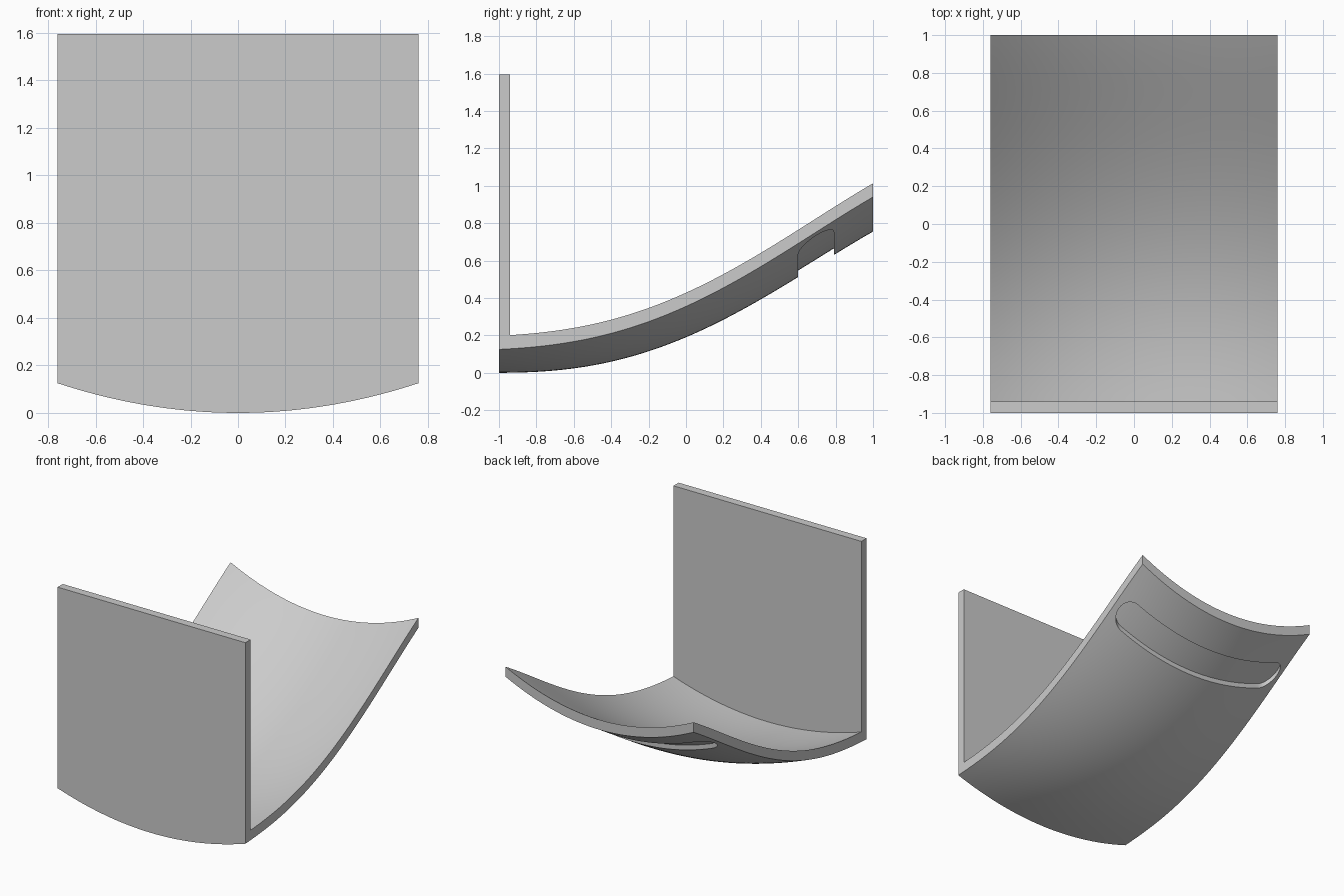
import bpy
import bmesh
from math import sin, cos, pi

if "Cube" in bpy.data.objects:
    bpy.data.objects.remove(bpy.data.objects["Cube"])

HALF_WIDTH = 0.76
PLATE_TOP = 1.595
PLATE_BACK = -0.94
THICKNESS = 0.073
SLOT_DEPTH = 0.035
SLOT_Y, SLOT_R, SLOT_X = 0.695, 0.095, 0.625


def underside(x, y):
    """Height of the swept, cupped underside."""
    t = (y + 1) / 2
    rise = 0.405 * t**2 + 1.07 * t**3 - 0.72 * t**4
    sag = 0.125 + 0.1 * t - 0.04 * t**2
    return rise + sag * (x / HALF_WIDTH) ** 2


def spread(a, b, n):
    return [a + (b - a) * i / n for i in range(n + 1)]


def loft(name, columns):
    """Skin a row of matching closed sections and cap both ends."""
    bm = bmesh.new()
    rings = [[bm.verts.new(p) for p in col] for col in columns]
    for a, b in zip(rings, rings[1:]):
        for i in range(len(a)):
            j = (i + 1) % len(a)
            bm.faces.new((a[i], a[j], b[j], b[i]))
    bm.faces.new(rings[0])
    bm.faces.new(rings[-1])
    bmesh.ops.recalc_face_normals(bm, faces=bm.faces)
    mesh = bpy.data.meshes.new(name)
    bm.to_mesh(mesh)
    bm.free()
    obj = bpy.data.objects.new(name, mesh)
    bpy.context.collection.objects.link(obj)
    return obj


# Upright plate and curved tray as one L-shaped section
def body_section(x):
    low = [(x, y, underside(x, y)) for y in spread(-1, 1, 48)]
    high = [(x, y, underside(x, y) + THICKNESS) for y in spread(1, PLATE_BACK, 48)]
    return low + high + [(x, PLATE_BACK, PLATE_TOP), (x, -1, PLATE_TOP)]


body = loft("plate_and_curved_tray",
            [body_section(x) for x in spread(-HALF_WIDTH, HALF_WIDTH, 40)])


# Round-ended slot cutter that follows the underside
def slot_section(x, half):
    ys = spread(SLOT_Y - half, SLOT_Y + half, 8)
    roof = [(x, y, underside(x, y) + SLOT_DEPTH) for y in ys]
    base = [(x, y, underside(x, y) - 0.1) for y in reversed(ys)]
    return roof + base


end = [(SLOT_X + SLOT_R * sin(a), SLOT_R * cos(a)) for a in spread(0, 0.48 * pi, 10)]
stations = [(-x, h) for x, h in reversed(end)]
stations += [(x, SLOT_R) for x in spread(-SLOT_X, SLOT_X, 32)[1:-1]]
stations += end
cutter = loft("slot_cutter", [slot_section(x, h) for x, h in stations])
cutter.hide_render = True

# Cut the recess
cut = body.modifiers.new("slot", "BOOLEAN")
cut.operation = "DIFFERENCE"
cut.solver = "EXACT"
cut.object = cutter
bpy.ops.object.select_all(action="DESELECT")
bpy.context.view_layer.objects.active = body
body.select_set(True)
bpy.ops.object.modifier_apply(modifier=cut.name)
bpy.data.objects.remove(cutter)

# Plain grey finish
grey = bpy.data.materials.new("light_grey")
grey.use_nodes = True
colour = (0.6, 0.6, 0.6, 1)
grey.diffuse_color = colour
grey.node_tree.nodes["Principled BSDF"].inputs["Base Color"].default_value = colour
body.data.materials.clear()
body.data.materials.append(grey)
bpy.ops.object.shade_smooth_by_angle()
